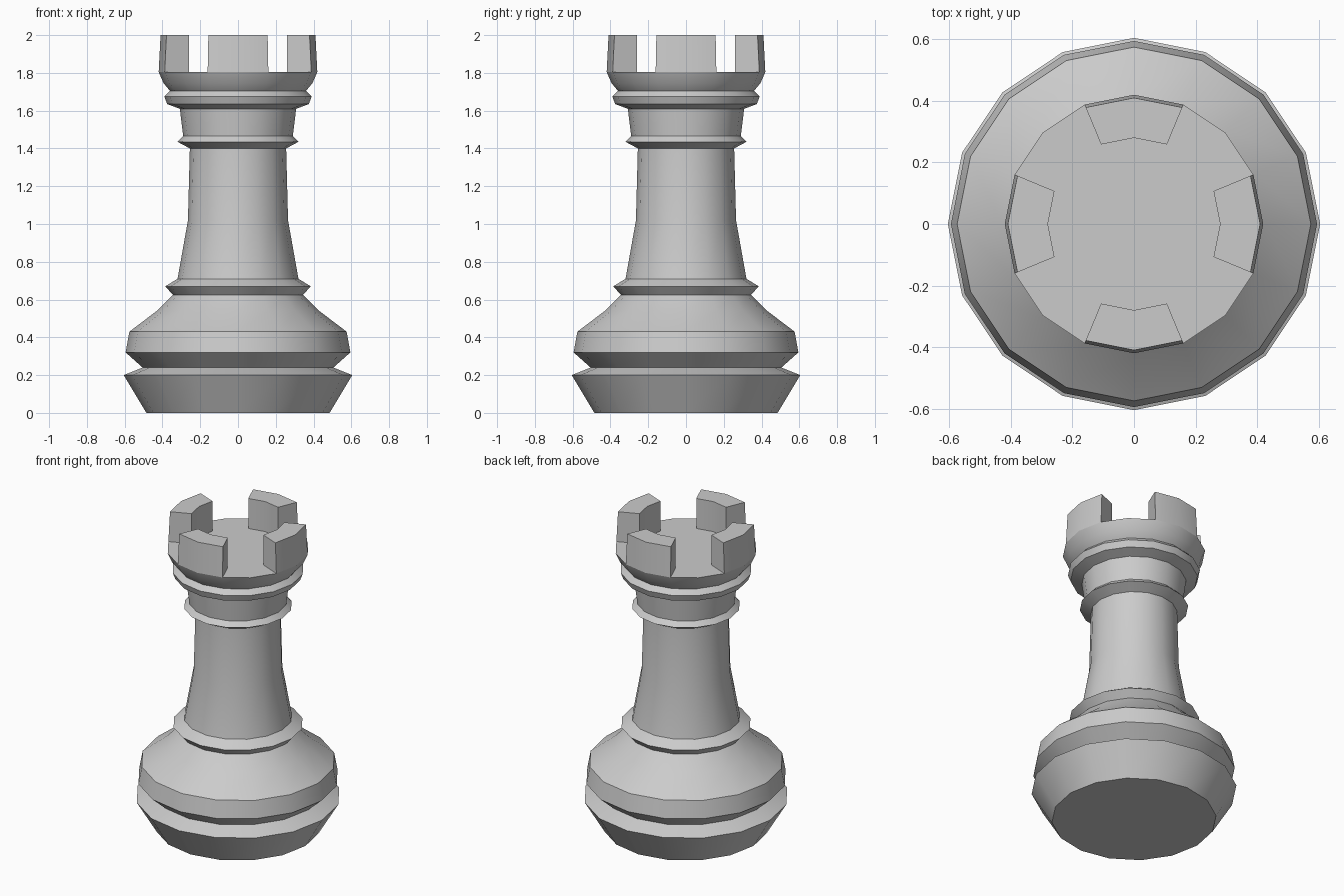
import bpy, bmesh
from math import cos, sin, pi, radians

if "Cube" in bpy.data.objects:
    bpy.data.objects.remove(bpy.data.objects["Cube"])

SIDES = 16


def finish(bm, name):
    bmesh.ops.recalc_face_normals(bm, faces=bm.faces)
    mesh = bpy.data.meshes.new(name)
    bm.to_mesh(mesh)
    bm.free()
    obj = bpy.data.objects.new(name, mesh)
    bpy.context.collection.objects.link(obj)
    bpy.ops.object.select_all(action='DESELECT')
    obj.select_set(True)
    bpy.context.view_layer.objects.active = obj
    bpy.ops.object.shade_smooth_by_angle(angle=radians(35))
    return obj


def point(r, step, z):
    a = 2 * pi * step / SIDES
    return (r * cos(a), r * sin(a), z)


def lathe(name, profile):
    bm = bmesh.new()
    rings = [[bm.verts.new(point(r, i, z)) for i in range(SIDES)] for r, z in profile]
    for lo, hi in zip(rings, rings[1:]):
        for i in range(SIDES):
            j = (i + 1) % SIDES
            bm.faces.new((lo[i], lo[j], hi[j], hi[i]))
    bm.faces.new(rings[0])
    bm.faces.new(rings[-1])
    return finish(bm, name)


def battlement(name, centre):
    # radial block two segments wide, open where it meets the floor
    section = [(0.28, 1.805), (0.28, 2.0), (0.41, 2.0), (0.42, 1.805)]
    bm = bmesh.new()
    cuts = [[bm.verts.new(point(r, centre + s, z)) for r, z in section] for s in (-1, 0, 1)]
    for a, b in zip(cuts, cuts[1:]):
        for k in range(3):
            bm.faces.new((a[k], a[k + 1], b[k + 1], b[k]))
    bm.faces.new(cuts[0])
    bm.faces.new(cuts[-1])
    return finish(bm, name)


# turned body: foot, bulge, lower collar, shaft, upper collar, neck, rim, cup
lathe("tower_body", [
    (0.485, 0.0), (0.605, 0.2), (0.505, 0.24),
    (0.595, 0.32), (0.575, 0.43), (0.43, 0.54), (0.345, 0.625),
    (0.385, 0.67), (0.32, 0.71),
    (0.265, 1.02), (0.255, 1.4),
    (0.32, 1.435), (0.29, 1.465),
    (0.308, 1.61), (0.375, 1.635), (0.39, 1.675), (0.36, 1.705),
    (0.394, 1.745), (0.42, 1.805),
])

# four battlements on the floor of the cup
for n in range(4):
    battlement(f"battlement_{n + 1}", n * 4)
